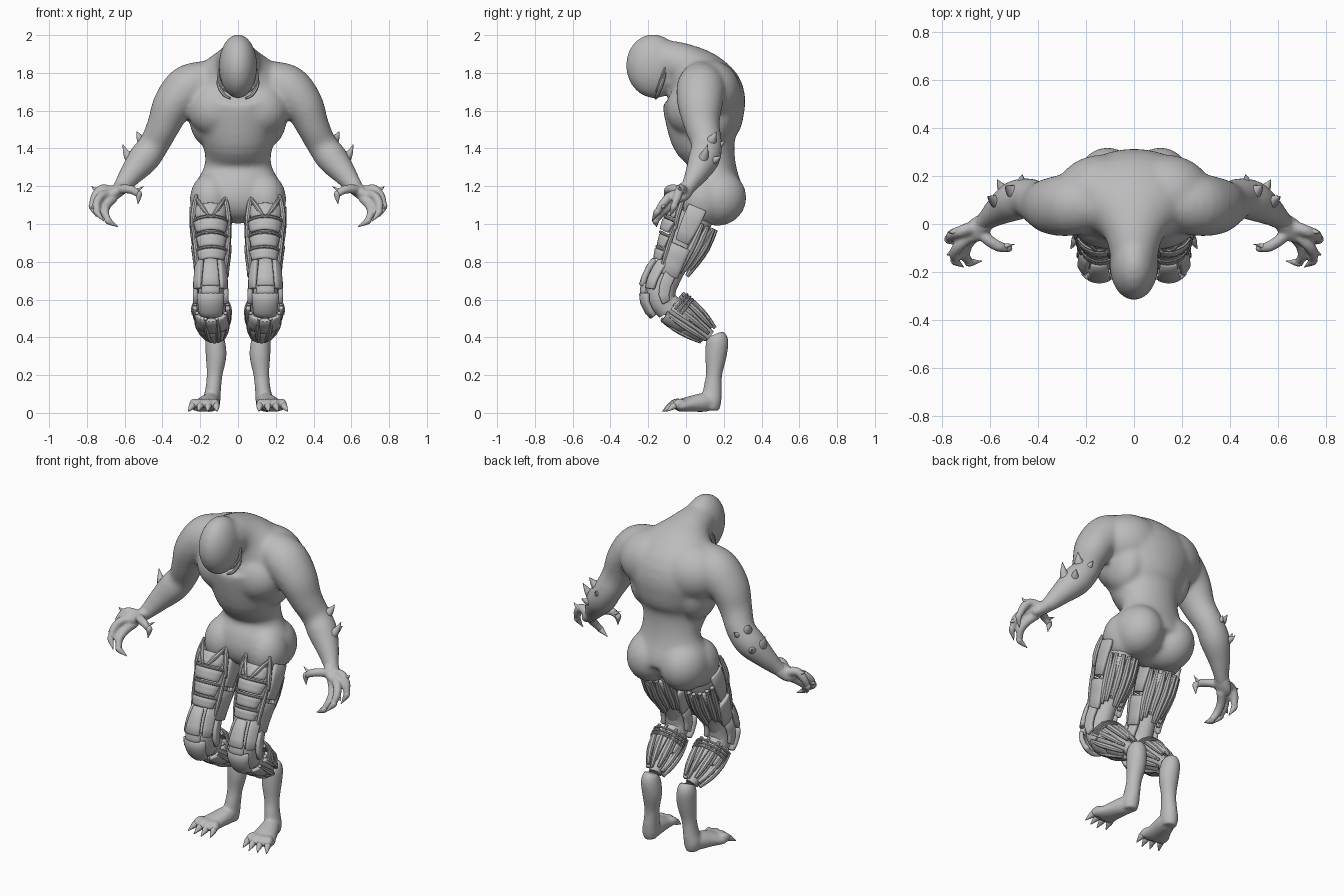
import bpy, bmesh, math
from mathutils import Vector, Matrix

if "Cube" in bpy.data.objects:
    bpy.data.objects.remove(bpy.data.objects["Cube"])

grey = bpy.data.materials.new("stone_grey")
grey.use_nodes = True
COLOUR = (0.5, 0.5, 0.5, 1)
grey.diffuse_color = COLOUR
grey.node_tree.nodes["Principled BSDF"].inputs["Base Color"].default_value = COLOUR


def sample(path, t):
    """Smooth point on a path of (x, y, z, side radius, depth radius), t in 0..1."""
    p = [Vector(q) for q in path]
    n = len(p) - 1
    i = min(int(t * n), n - 1)
    u = t * n - i
    a, b, c, d = p[max(i - 1, 0)], p[i], p[i + 1], p[min(i + 2, n)]
    return (b * 2 + (c - a) * u + (a * 2 - b * 5 + c * 4 - d) * u * u
            + (b * 3 - a - c * 3 + d) * u ** 3) * 0.5


def tube(bm, path, ref=(1, 0, 0), segs=16, steps=4, scale=1):
    n = (len(path) - 1) * steps
    pts = [sample(path, i / n) for i in range(n + 1)]
    side, rings = Vector(ref), []
    for i, p in enumerate(pts):
        tan = (pts[min(i + 1, n)] - pts[max(i - 1, 0)])[:3]
        tan = Vector(tan).normalized()
        side = (side - tan * side.dot(tan)).normalized()
        front = tan.cross(side)
        ring = []
        for k in range(segs):
            w = math.tau * k / segs
            ring.append(bm.verts.new(Vector(p[:3]) + (side * math.cos(w) * max(p[3], 0.002)
                                     + front * math.sin(w) * max(p[4], 0.002)) * scale))
        rings.append(ring)
    for r, s in zip(rings, rings[1:]):
        for k in range(segs):
            m = (k + 1) % segs
            bm.faces.new((r[k], r[m], s[m], s[k]))
    bm.faces.new(rings[0][::-1])
    bm.faces.new(rings[-1])


def round_tube(bm, pts, radii, **kw):
    tube(bm, [(*p, r, r) for p, r in zip(pts, radii)], **kw)


def ball(bm, centre, size, tilt=0):
    mat = Matrix.Translation(centre) @ Matrix.Rotation(tilt, 4, 'X') @ Matrix.Diagonal((*size, 1))
    bmesh.ops.create_uvsphere(bm, u_segments=28, v_segments=18, radius=1, matrix=mat)


def finish(name, bm, voxel=0, smooth=0, thick=0, bevel=0):
    bmesh.ops.recalc_face_normals(bm, faces=bm.faces)
    me = bpy.data.meshes.new(name)
    bm.to_mesh(me)
    bm.free()
    ob = bpy.data.objects.new(name, me)
    bpy.context.collection.objects.link(ob)
    me.materials.append(grey)
    if thick:
        m = ob.modifiers.new("thickness", 'SOLIDIFY')
        m.thickness, m.offset = thick, 0
    if bevel:
        m = ob.modifiers.new("bevel", 'BEVEL')
        m.width, m.segments, m.limit_method = bevel, 1, 'ANGLE'
    m = ob.modifiers.new("mirror", 'MIRROR')
    m.use_mirror_merge = False
    if voxel:
        m = ob.modifiers.new("blend", 'REMESH')
        m.mode, m.voxel_size, m.use_smooth_shade = 'VOXEL', voxel, True
        m = ob.modifiers.new("soften", 'SMOOTH')
        m.factor, m.iterations = 0.5, smooth
        return
    bpy.ops.object.select_all(action='DESELECT')
    ob.select_set(True)
    bpy.context.view_layer.objects.active = ob
    bpy.ops.object.shade_smooth_by_angle(angle=math.radians(40))


# Torso, head and arms blended into one skin
bm = bmesh.new()
tube(bm, [(0, .17, 1.03, .09, .08), (0, .14, 1.11, .21, .16), (0, .14, 1.2, .23, .16),
          (0, .14, 1.32, .175, .122), (0, .1, 1.45, .195, .178), (0, .095, 1.58, .255, .212),
          (0, .09, 1.69, .3, .215), (0, .04, 1.785, .235, .165), (0, -.04, 1.85, .13, .115),
          (0, -.13, 1.865, .1, .11)], segs=32)
ball(bm, (0, -.17, 1.835), (.102, .148, .17), .1)
ball(bm, (.11, .165, 1.14), (.135, .155, .15))    # buttock
ball(bm, (.145, .085, 1.13), (.11, .125, .14))    # hip
ball(bm, (.11, .03, 1.61), (.16, .135, .15))      # chest
ball(bm, (.13, .12, 1.7), (.2, .17, .17))         # shoulder blade
ball(bm, (.16, .11, 1.58), (.1, .14, .17))        # flank
arm = [(.15, .09, 1.77, .11, .1), (.26, .08, 1.72, .13, .125), (.345, .075, 1.63, .12, .108),
       (.395, .085, 1.52, .095, .088), (.445, .11, 1.42, .082, .08), (.5, .095, 1.345, .084, .084),
       (.565, .055, 1.265, .062, .064), (.615, .015, 1.2, .042, .046), (.65, -.015, 1.165, .042, .035)]
tube(bm, arm, ref=(0, 1, 0), segs=20)
finish("body", bm, voxel=.0115, smooth=14)

# Hands
bm = bmesh.new()
tube(bm, [(.6, .025, 1.215, .035, .038), (.635, -.005, 1.18, .046, .038), (.665, -.03, 1.155, .05, .034),
          (.69, -.05, 1.14, .035, .024)], ref=(0, 1, 0))
fingers = [
    [(.645, -.02, 1.17), (.61, -.065, 1.185), (.56, -.095, 1.18), (.525, -.1, 1.155), (.53, -.105, 1.105)],
    [(.66, -.01, 1.17), (.72, -.03, 1.185), (.758, -.045, 1.145), (.772, -.065, 1.09), (.75, -.085, 1.04)],
    [(.67, -.035, 1.155), (.72, -.08, 1.15), (.748, -.12, 1.11), (.745, -.155, 1.06), (.71, -.18, 1.015)],
    [(.66, -.04, 1.14), (.695, -.085, 1.1), (.705, -.13, 1.06), (.685, -.16, 1.015), (.635, -.155, .985)]]
for f in fingers:
    round_tube(bm, f[:4], (.029, .025, .023, .017), ref=(.3, .5, 1), segs=10)
finish("hands", bm, voxel=.008, smooth=4)

# Claws, knuckle thorns and elbow spikes
bm = bmesh.new()
for f in fingers:
    mid = Vector(f[3]).lerp(Vector(f[2]), .3)
    round_tube(bm, [mid, f[3], f[4]], (.015, .018, .001), ref=(.3, .5, .9), segs=10)
finish("finger_claws", bm)
bm = bmesh.new()
for base, tip, r in [((.48, .12, 1.42), (.535, .16, 1.49), .045), ((.545, .08, 1.32), (.61, .115, 1.42), .042),
                     ((.46, .15, 1.41), (.465, .205, 1.44), .035), ((.52, .12, 1.33), (.57, .185, 1.36), .038),
                     ((.72, -.03, 1.18), (.775, -.035, 1.2), .02), ((.545, -.095, 1.175), (.5, -.085, 1.2), .016),
                     ((.74, -.115, 1.11), (.78, -.13, 1.085), .017)]:
    b, t = Vector(base), Vector(tip)
    bend = b.lerp(t, .55) + Vector((.006, 0, -.006))
    round_tube(bm, [b, bend, t], (r, r * .5, .001), ref=(.3, .5, .2), segs=12)
finish("arm_spikes", bm)

# Jaw guard hanging under the face
bm = bmesh.new()
for lift, r in ((0, .007), (.03, .005)):
    round_tube(bm, [(.095, -.11, 1.8 + lift), (.102, -.13, 1.74 + lift), (.075, -.15, 1.685 + lift),
                    (.04, -.16, 1.665 + lift)], (r, r * 1.6, r * 1.4, r), segs=8)
finish("jaw_guard", bm)

# Feet with toes, then claws
bm = bmesh.new()
tube(bm, [(.118, .155, .415, .04, .045), (.12, .165, .38, .052, .06), (.116, .158, .3, .055, .057),
          (.124, .148, .2, .042, .043), (.132, .14, .12, .042, .05), (.14, .135, .06, .047, .052),
          (.14, .13, .015, .038, .045)])
tube(bm, [(.14, .16, .035, .03, .025), (.145, .11, .055, .05, .05), (.165, .03, .048, .064, .043),
          (.18, -.03, .038, .078, .032), (.185, -.055, .03, .065, .022)])
toes = [[(.15 + .02 * i, -.01, .04), (.125 + .035 * i, -.055 + .012 * abs(i - 1.3), .052),
         (.115 + .043 * i, -.09 + .014 * abs(i - 1.3), .035),
         (.11 + .051 * i, -.13 + .016 * abs(i - 1.3), .008)] for i in range(4)]
for t in toes:
    round_tube(bm, t[:3], (.026, .026, .019), segs=10)
finish("feet", bm, voxel=.009, smooth=4)
bm = bmesh.new()
for t in toes:
    round_tube(bm, [Vector(t[1]).lerp(Vector(t[2]), .6), t[2], t[3]], (.014, .018, .002), segs=10)
finish("toe_claws", bm)

# Mechanical legs: every plate and rod follows the surface of a limb path
thigh = [(.145, .09, 1.13, .1, .11), (.145, .03, .99, .1, .135), (.14, -.03, .86, .088, .115),
         (.14, -.075, .75, .075, .09), (.145, -.12, .63, .073, .075)]
knee = [(.145, -.06, .8, .07, .085), (.145, -.115, .7, .083, .098), (.145, -.13, .61, .085, .1),
        (.142, -.09, .54, .082, .082)]
calf = [(.145, -.12, .6, .075, .085), (.14, -.04, .535, .09, .088), (.132, .05, .465, .076, .072),
        (.122, .125, .405, .045, .05)]


def on_limb(path, t, deg, off):
    """Point on a limb surface; 0 degrees is the front and 90 the outside."""
    p = sample(path, t)
    q, r = sample(path, max(t - .02, 0)), sample(path, min(t + .02, 1))
    front = Vector((r - q)[:3]).normalized().cross(Vector((1, 0, 0))).normalized()
    w = math.radians(deg)
    return Vector(p[:3]) + Vector((1, 0, 0)) * math.sin(w) * (p[3] + off) + front * math.cos(w) * (p[4] + off)


def plate(bm, path, t0, t1, d0, d1, off=0, taper=0, n=6):
    rows = []
    for i in range(4):
        u = i / 3
        cut = taper * u * (d1 - d0) / 2
        rows.append([bm.verts.new(on_limb(path, t0 + (t1 - t0) * u,
                     d0 + cut + (d1 - d0 - 2 * cut) * k / n, off)) for k in range(n + 1)])
    for r, s in zip(rows, rows[1:]):
        for k in range(n):
            bm.faces.new((r[k], r[k + 1], s[k + 1], s[k]))


def rod(bm, path, t0, t1, deg, r, off=0, twist=0):
    pts = [on_limb(path, t0 + (t1 - t0) * i / 3, deg + twist * i / 3, off) for i in range(4)]
    round_tube(bm, pts, (r * .6, r, r, r * .55), segs=8, steps=2)


bm = bmesh.new()
tube(bm, thigh, scale=.72)
tube(bm, knee, scale=.75)
tube(bm, calf, scale=.66)
finish("leg_cores", bm)

bm = bmesh.new()
for i in range(4):  # front bands
    plate(bm, thigh, .14 + i * .145, .25 + i * .145, -52, 52, .004 + .006 * (i % 2), .15)
for d in (-85, 85):  # side panels
    plate(bm, thigh, .1, .42, d - 24, d + 24, .0, .3)
    plate(bm, thigh, .46, .8, d - 26, d + 26, .006, -.2)
for d in (-145, 145, 180):  # hamstring panels
    plate(bm, thigh, .22, .62, d - 14, d + 14, -.012, .2)
finish("thigh_plates", bm, thick=.024, bevel=.005)

bm = bmesh.new()
for s in (-1, 1):
    rod(bm, thigh, .04, .34, s * 40, .014, .016, s * 22)
    rod(bm, thigh, .08, .26, s * 40, .012, .016, -s * 34)
    rod(bm, thigh, .3, .78, s * 58, .013, .014)
    for d, t in ((112, .74), (128, .7), (150, .66), (170, .74)):
        rod(bm, thigh, .2, t, s * d, .02, -.006, s * 5)
for t in (.27, .42, .56):
    round_tube(bm, [on_limb(thigh, t, d, .014) for d in range(-60, 61, 20)], [.008] * 7, segs=8, steps=2)
finish("thigh_rods", bm)

bm = bmesh.new()
plate(bm, knee, .14, .5, -22, 22, .01, -.3)
plate(bm, knee, .46, .6, -34, 34, .0, .1)
plate(bm, knee, .58, .88, -50, 50, .004, .2)
for s in (-1, 1):
    plate(bm, knee, .1, .52, s * 52 - 20, s * 52 + 20, .002, .2)
    plate(bm, knee, .2, .8, s * 98 - 20, s * 98 + 20, -.004, .3)
finish("knee_plates", bm, thick=.026, bevel=.006)

bm = bmesh.new()
for d in (-100, -40, 0, 40, 100):
    plate(bm, calf, .22, .56, d - 20, d + 20, .0, .25)
    plate(bm, calf, .58, .92, d - 15, d + 15, -.004, .4)
plate(bm, calf, .3, .8, 155, 205, -.004, .5)
finish("calf_plates", bm, thick=.022, bevel=.005)

bm = bmesh.new()
for d in range(20, 360, 40):
    rod(bm, calf, .2, .9 + .07 * (d % 3 == 0), d, .016, .002)
for t in (.27, .33, .39):  # rings behind the knee
    round_tube(bm, [on_limb(calf, t, d, .012) for d in range(90, 271, 20)], [.007] * 10, segs=8, steps=2)
finish("calf_rods", bm)
